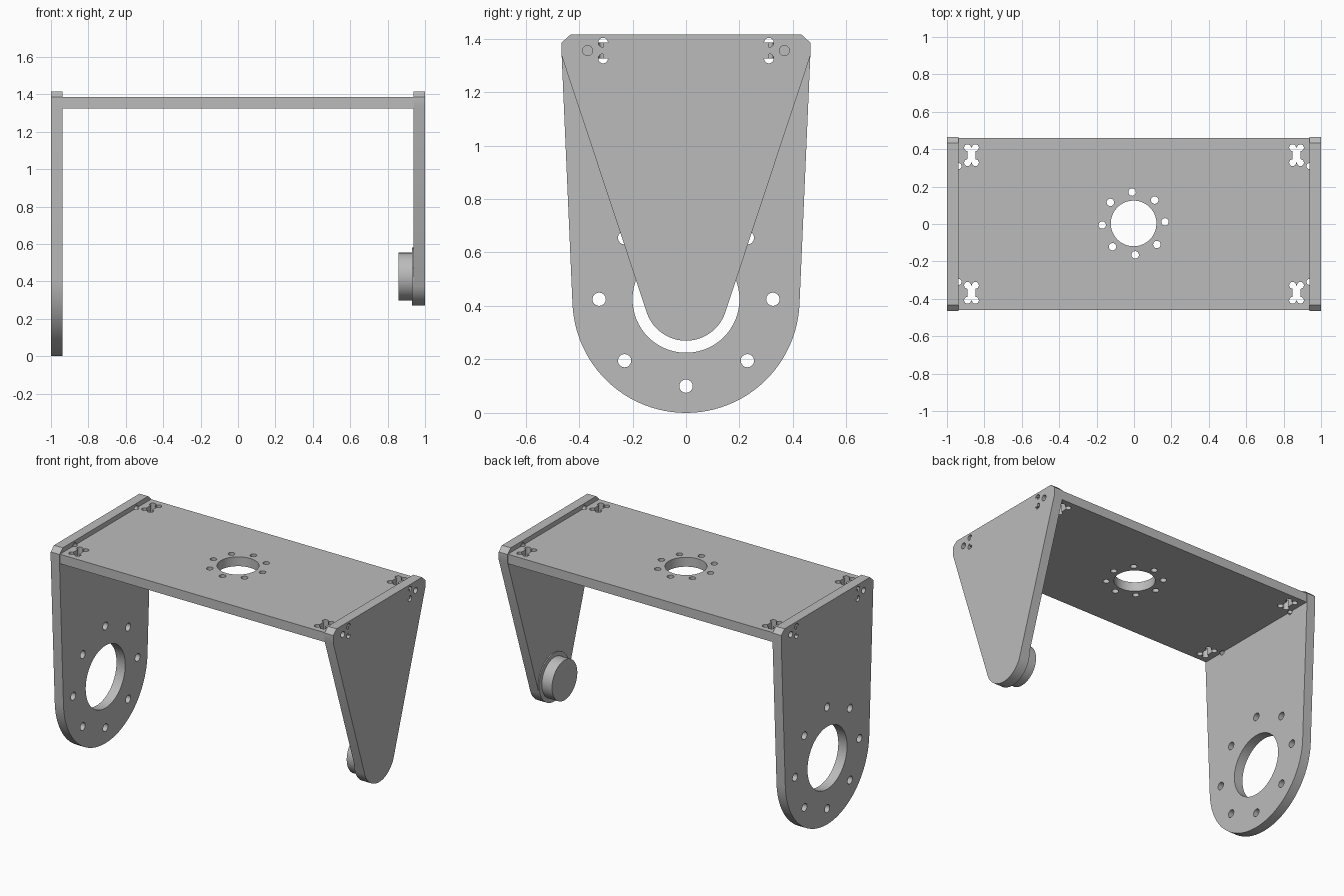
import bpy
import bmesh
from math import cos, sin, pi, atan2, asin, hypot

cube = bpy.data.objects.get("Cube")
if cube:
    bpy.data.objects.remove(cube, do_unlink=True)

grey = bpy.data.materials.new("plain grey")
grey.use_nodes = True
grey.diffuse_color = (0.5, 0.5, 0.5, 1)
grey.node_tree.nodes["Principled BSDF"].inputs["Base Color"].default_value = (0.5, 0.5, 0.5, 1)

INNER = 0.938            # inner face of the side plates
PIVOT = 0.425            # height of the pivot axis
LOW, HIGH = 1.325, 1.385  # underside and top of the bridge plate
TAB = 0.31               # half width of the bridge tabs


def prism(name, outline, axis, lo, hi):
    """Extrude a 2D outline along x (outline in y, z) or z (outline in x, y)."""
    bm = bmesh.new()

    def place(p, w):
        return (w, p[0], p[1]) if axis == "x" else (p[0], p[1], w)
    a = [bm.verts.new(place(p, lo)) for p in outline]
    b = [bm.verts.new(place(p, hi)) for p in outline]
    bm.faces.new(a)
    bm.faces.new(b)
    for i in range(len(a)):
        j = (i + 1) % len(a)
        bm.faces.new((a[i], a[j], b[j], b[i]))
    bmesh.ops.recalc_face_normals(bm, faces=bm.faces)
    mesh = bpy.data.meshes.new(name)
    bm.to_mesh(mesh)
    bm.free()
    mesh.materials.append(grey)
    obj = bpy.data.objects.new(name, mesh)
    bpy.context.collection.objects.link(obj)
    return obj


def circle(u, v, r, n=24):
    return [(u + r * cos(2 * pi * i / n), v + r * sin(2 * pi * i / n)) for i in range(n)]


def rect(u, v, hu, hv):
    return [(u - hu, v - hv), (u + hu, v - hv), (u + hu, v + hv), (u - hu, v + hv)]


def ring(u, v, radius, r, turn=0):
    return [circle(u + radius * cos(turn + k * pi / 4), v + radius * sin(turn + k * pi / 4), r, 16)
            for k in range(8)]


def dogbone(u, v, hu, hv, r):
    """Rectangle with round reliefs at its corners."""
    return [rect(u, v, hu, hv)] + [circle(u + s * hu, v + t * hv, r, 16)
                                   for s in (-1, 1) for t in (-1, 1)]


def cut(obj, outlines, axis, lo, hi):
    bpy.context.view_layer.objects.active = obj
    for outline in outlines:
        cutter = prism("cutter", outline, axis, lo, hi)
        cutter.hide_render = True
        mod = obj.modifiers.new("cut", "BOOLEAN")
        mod.operation = "DIFFERENCE"
        mod.solver = "EXACT"
        mod.object = cutter
        bpy.ops.object.modifier_apply(modifier=mod.name)
        bpy.data.objects.remove(cutter, do_unlink=True)


def smooth(obj):
    bpy.ops.object.select_all(action="DESELECT")
    obj.select_set(True)
    bpy.context.view_layer.objects.active = obj
    bpy.ops.object.shade_smooth_by_angle(angle=pi / 6)


def arm_outline(r):
    """Chamfered top edge tapering tangentially into a round foot of radius r."""
    y, z = 0.465, 1.335
    d = hypot(y, z - PIVOT)
    tangent = atan2(z - PIVOT, y) - pi / 2 + asin(r / d)
    n = 48
    foot = [(r * cos(t), PIVOT + r * sin(t))
            for t in (tangent - (pi + 2 * tangent) * i / n for i in range(n + 1))]
    return [(-y, z), (-y, HIGH), (-0.432, 1.415), (0.432, 1.415), (y, HIGH), (y, z)] + foot


# Side plates: slot for the bridge tab and two bolt holes each
arms = []
for name, r, lo, hi in (("wide_right_plate", PIVOT, -1, -INNER),
                        ("narrow_left_plate", 0.155, INNER, 1)):
    arm = prism(name, arm_outline(r), "x", lo, hi)
    holes = dogbone(0, (LOW + HIGH) / 2, TAB, (HIGH - LOW) / 2, 0.018)
    holes += [circle(s * 0.368, 1.355, 0.019, 16) for s in (-1, 1)]
    if r == PIVOT:
        # Bearing opening with its ring of bolt holes
        holes += [circle(0, PIVOT, 0.2, 64)] + ring(0, PIVOT, 0.325, 0.025)
    cut(arm, holes, "x", lo - 0.02, hi + 0.02)
    arms.append(arm)

# Bridge plate with a tab at each end
half = [(INNER, -0.461), (INNER, -TAB), (1, -TAB), (1, TAB), (INNER, TAB), (INNER, 0.461)]
bridge = prism("bridge_plate", half + [(-x, -y) for x, y in half], "z", LOW, HIGH)
openings = [circle(-0.002, 0.003, 0.122, 64)] + ring(-0.002, 0.003, 0.168, 0.02, 0.05)
for s in (-1, 1):
    for t in (-1, 1):
        openings += dogbone(s * 0.869, t * 0.368, 0.021, 0.04, 0.0185)  # nut traps
        openings.append(circle(s * INNER, t * TAB, 0.016, 16))         # tab reliefs
cut(bridge, openings, "z", LOW - 0.02, HIGH + 0.02)

# Pivot stub and its thin shoulder on the narrow plate
shoulder = prism("pivot_shoulder", circle(0, PIVOT, 0.155, 64), "x", 0.931, INNER)
stub = prism("pivot_stub", circle(0, PIVOT, 0.128, 64), "x", 0.859, 0.931)

for part in arms + [bridge, shoulder, stub]:
    smooth(part)
